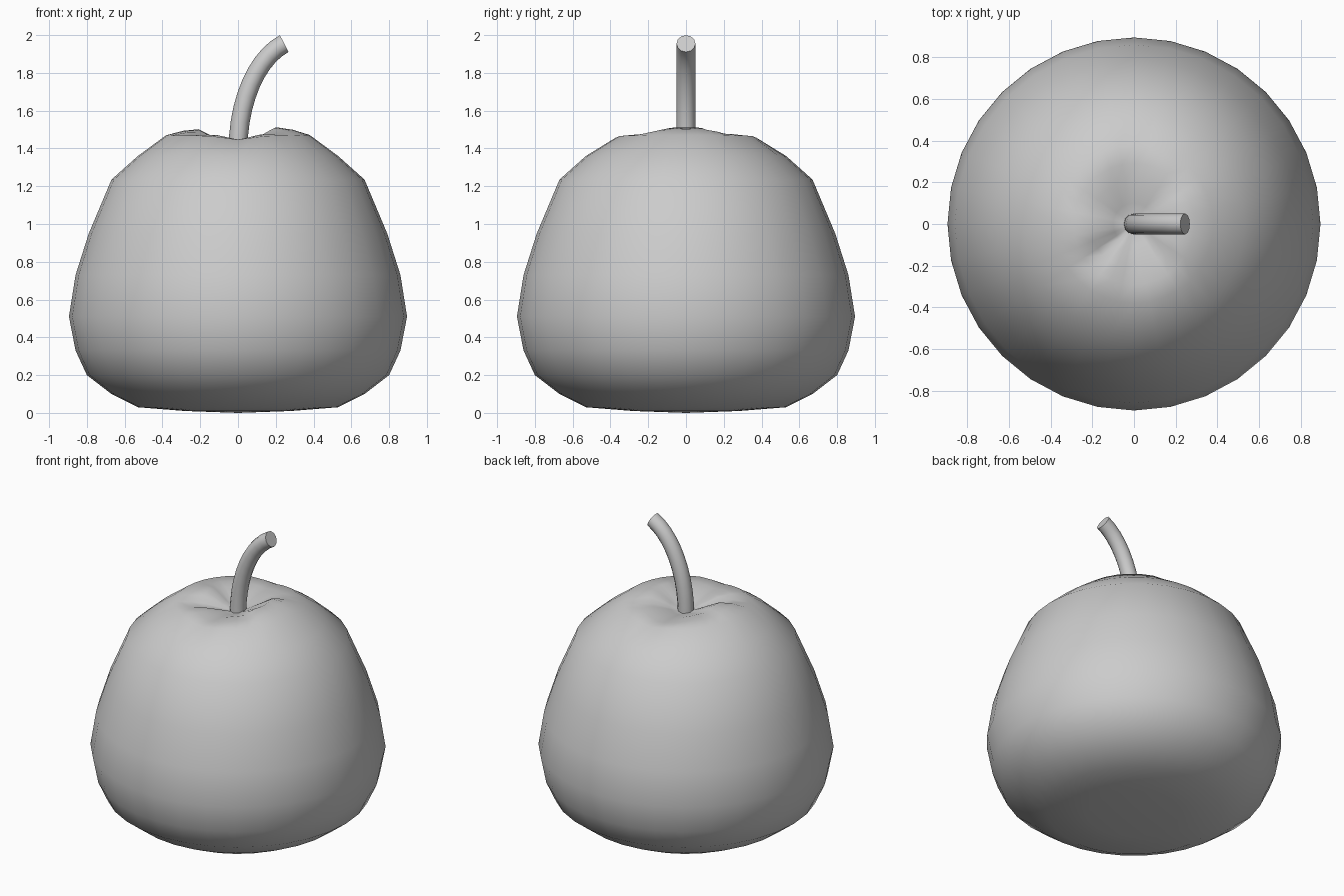
import bpy, bmesh
from math import sin, cos, pi, radians, exp

if "Cube" in bpy.data.objects:
    bpy.data.objects.remove(bpy.data.objects["Cube"])

SEG = 32


def gap(a, b):
    """Smallest distance in degrees between two angles."""
    return abs((a - b + 180) % 360 - 180)


def top_height(r, deg):
    """Lobed dip around the stem: two raised shoulders and narrow creases."""
    right = exp(-(gap(deg, 0) / 50) ** 4)
    left = exp(-(gap(deg, 180) / 35) ** 2)
    dip = exp(-(gap(deg, 90) / 14) ** 2) + exp(-(gap(deg, 270) / 14) ** 2)
    crease = sum(d * exp(-(gap(deg, c) / 9) ** 2)
                 for c, d in ((220, 0.035), (42, 0.015), (108, 0.015), (315, 0.015), (160, 0.012)))
    base = {0.38: 1.467, 0.29: 1.472, 0.21: 1.465, 0.10: 1.432}[r]
    lobe = {0.38: 0.004, 0.29: 0.027, 0.21: 0.046, 0.10: 0.02}[r]
    fold = {0.38: 0.0, 0.29: 0.6, 0.21: 1.0, 0.10: 0.4}[r]
    drop = {0.38: 0.02, 0.29: 0.025, 0.21: 0.02, 0.10: 0.005}[r]
    return base + lobe * (right + 0.8 * left) - crease * fold - dip * drop


# Fruit body: rings from the base up to the lobed crown
side = [(0.53, 0.03), (0.67, 0.10), (0.80, 0.20), (0.86, 0.33), (0.895, 0.51),
        (0.86, 0.73), (0.79, 0.95), (0.67, 1.235), (0.53, 1.36)]
bm = bmesh.new()
rings = []
for r, z in [(0.28, 0.01)] + side + [(r, None) for r in (0.38, 0.29, 0.21, 0.10)]:
    ring = []
    for i in range(SEG):
        a = 2 * pi * i / SEG
        h = top_height(r, 360 * i / SEG) if z is None else z
        ring.append(bm.verts.new((r * cos(a), r * sin(a), h)))
    rings.append(ring)
for lo, hi in zip(rings, rings[1:]):
    for i in range(SEG):
        j = (i + 1) % SEG
        bm.faces.new((lo[i], lo[j], hi[j], hi[i]))
bottom = bm.verts.new((0, 0, 0))
top = bm.verts.new((0, 0, 1.40))
for i in range(SEG):
    j = (i + 1) % SEG
    bm.faces.new((rings[0][j], rings[0][i], bottom))
    bm.faces.new((rings[-1][i], rings[-1][j], top))
mesh = bpy.data.meshes.new("fruit_body")
bm.to_mesh(mesh)
bm.free()
body = bpy.data.objects.new("fruit_body", mesh)
bpy.context.collection.objects.link(body)

# Curved stem leaning to the right
curve = bpy.data.curves.new("stem", "CURVE")
curve.dimensions = "3D"
curve.bevel_depth = 0.05
curve.bevel_resolution = 4
curve.resolution_u = 10
curve.use_fill_caps = True
spline = curve.splines.new("BEZIER")
spline.bezier_points.add(1)
for p, (co, left, right) in zip(spline.bezier_points, (
        ((0, 0, 1.39), (0, 0, 1.2), (0, 0, 1.65)),
        ((0.245, 0, 1.955), (0.10, 0, 1.88), (0.39, 0, 2.03)))):
    p.handle_left_type = p.handle_right_type = "FREE"
    p.co, p.handle_left, p.handle_right = co, left, right
stem = bpy.data.objects.new("stem", curve)
bpy.context.collection.objects.link(stem)
bpy.context.view_layer.objects.active = stem
stem.select_set(True)
bpy.ops.object.convert(target="MESH")
stem = bpy.context.view_layer.objects.active

# Smooth shading that keeps the stem tip crisp
body.select_set(True)
stem.select_set(True)
bpy.ops.object.shade_smooth_by_angle(angle=radians(45))
